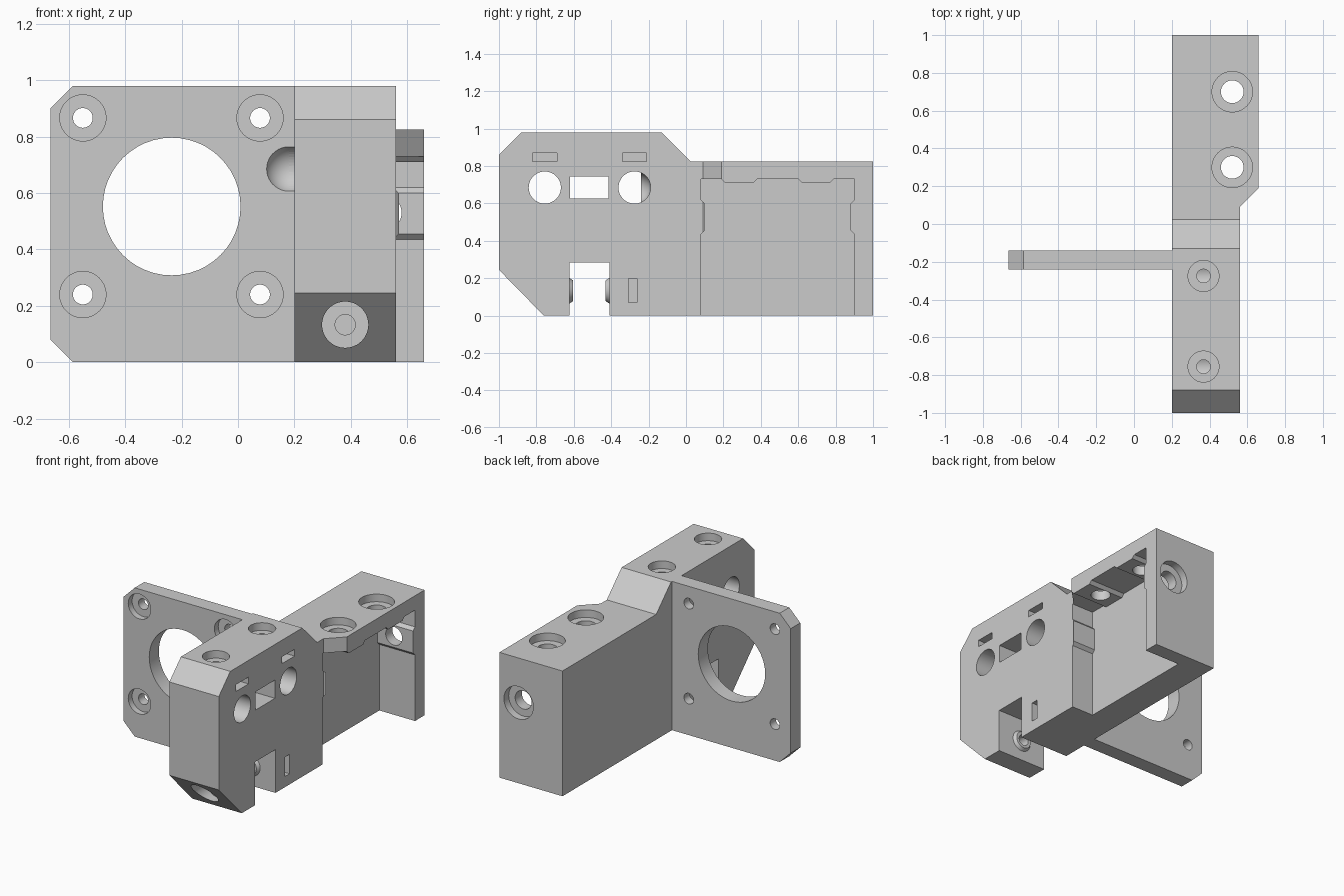
import bpy, bmesh
from math import pi
from mathutils import Matrix, Vector

cube = bpy.data.objects.get("Cube")
if cube:
    bpy.data.objects.remove(cube, do_unlink=True)

grey = bpy.data.materials.new("light_grey")
grey.use_nodes = True
grey.diffuse_color = (0.6, 0.6, 0.6, 1)
grey.node_tree.nodes["Principled BSDF"].inputs["Base Color"].default_value = (0.6, 0.6, 0.6, 1)


def finish(bm, name):
    bmesh.ops.recalc_face_normals(bm, faces=bm.faces)
    mesh = bpy.data.meshes.new(name)
    bm.to_mesh(mesh)
    bm.free()
    mesh.materials.append(grey)
    ob = bpy.data.objects.new(name, mesh)
    bpy.context.collection.objects.link(ob)
    return ob


def prism(name, axis, points, lo, hi):
    """Extrude a 2D profile along an axis; the profile uses the other two axes in order."""
    def place(p, d):
        v = list(p)
        v.insert("xyz".index(axis), d)
        return v
    bm = bmesh.new()
    face = bm.faces.new([bm.verts.new(place(p, lo)) for p in points])
    out = bmesh.ops.extrude_face_region(bm, geom=[face])
    move = Vector(place((0, 0), hi - lo))
    bmesh.ops.translate(bm, vec=move, verts=[g for g in out["geom"] if isinstance(g, bmesh.types.BMVert)])
    return finish(bm, name)


def box(name, x, y, z):
    return prism(name, "x", [(y[0], z[0]), (y[1], z[0]), (y[1], z[1]), (y[0], z[1])], *x)


def rod(name, axis, centre, lo, hi, r, r2=None):
    """Cylinder or cone along an axis, with centre given on the other two axes."""
    turn = {"x": Matrix.Rotation(pi / 2, 4, "Y"), "y": Matrix.Rotation(-pi / 2, 4, "X"),
            "z": Matrix.Identity(4)}[axis]
    pos = list(centre)
    pos.insert("xyz".index(axis), (lo + hi) / 2)
    bm = bmesh.new()
    bmesh.ops.create_cone(bm, cap_ends=True, segments=48, radius1=r, radius2=r if r2 is None else r2,
                          depth=hi - lo, matrix=Matrix.Translation(pos) @ turn)
    return finish(bm, name)


def ball(name, pos, r):
    bm = bmesh.new()
    bmesh.ops.create_uvsphere(bm, u_segments=48, v_segments=24, radius=r, matrix=Matrix.Translation(pos))
    return finish(bm, name)


def combine(tool, mode="DIFFERENCE"):
    mod = bracket.modifiers.new("combine", "BOOLEAN")
    mod.operation = mode
    mod.solver = "EXACT"
    mod.object = tool
    bpy.context.view_layer.objects.active = bracket
    bpy.ops.object.modifier_apply(modifier=mod.name)
    bpy.data.objects.remove(tool, do_unlink=True)


# Main upright body with sloped front and stepped top
bracket = prism("motor_bracket", "x",
                [(-1, 0.245), (-0.76, 0), (1, 0), (1, 0.825), (0.025, 0.825),
                 (-0.13, 0.98), (-0.88, 0.98), (-1, 0.86)], 0.2, 0.56)

# Wider rear housing with a chamfered front corner
combine(prism("rear_housing", "z", [(0.4, 0.09), (0.56, 0.09), (0.66, 0.19), (0.66, 1), (0.4, 1)],
              0, 0.825), "UNION")

# Motor plate with clipped outer corners
combine(prism("motor_plate", "y", [(0.3, 0), (-0.585, 0), (-0.665, 0.08), (-0.665, 0.9),
                                   (-0.585, 0.98), (0.3, 0.98)], -0.24, -0.14), "UNION")

# Rear pocket, open below, with raised pads around the screw holes
combine(prism("rear_pocket", "x",
              [(0.08, -0.1), (0.08, 0.435), (0.1, 0.455), (0.1, 0.6), (0.08, 0.62), (0.08, 0.73),
               (0.19, 0.73), (0.21, 0.71), (0.36, 0.71), (0.38, 0.73), (0.6, 0.73), (0.62, 0.71),
               (0.77, 0.71), (0.79, 0.73), (0.9, 0.73), (0.9, 0.62), (0.88, 0.6), (0.88, 0.455),
               (0.9, 0.435), (0.9, -0.1)], 0.4, 0.8))

# Rear housing screw holes with counterbores
for y in (0.3, 0.7):
    combine(rod("hole", "z", (0.52, y), 0.6, 0.9, 0.06))
    combine(rod("counterbore", "z", (0.52, y), 0.775, 0.9, 0.107))
combine(rod("hole", "y", (0.52, 0.53), 0.8, 1.1, 0.06))
combine(rod("counterbore", "y", (0.52, 0.53), 0.95, 1.1, 0.107))

# Belt notch with two bearing bosses
combine(box("belt_notch", (0.1, 0.7), (-0.623, -0.41), (-0.1, 0.285)))
combine(rod("boss", "y", (0.38, 0.133), -0.64, -0.603, 0.08, 0.055), "UNION")
combine(rod("boss", "y", (0.38, 0.133), -0.43, -0.393, 0.055, 0.08), "UNION")
combine(rod("tension_screw", "y", (0.38, 0.133), -1.1, -0.2, 0.036))
combine(rod("counterbore", "y", (0.38, 0.133), -1.1, -0.75, 0.082))
combine(box("nut_slot", (0.3, 0.7), (-0.308, -0.263), (0.07, 0.198)))

# Cross bores, their window, and the clamping screws from above
for y in (-0.755, -0.275):
    combine(rod("clamp_screw", "z", (0.368, y), 0.7, 1.1, 0.036))
    combine(rod("counterbore", "z", (0.368, y), 0.93, 1.1, 0.082))
    combine(box("nut_slot", (0.3, 0.7), (y - 0.065, y + 0.065), (0.825, 0.87)))
    combine(rod("cross_bore", "x", (y, 0.685), 0.18, 0.7, 0.086))
combine(ball("bore_end", (0.18, -0.275, 0.685), 0.0861))
combine(box("window", (0.1, 0.7), (-0.62, -0.415), (0.625, 0.745)))

# Motor opening and its four mounting screws
combine(rod("motor_opening", "y", (-0.235, 0.552), -0.4, 0, 0.244))
for x in (-0.55, 0.078):
    for z in (0.24, 0.866):
        combine(rod("hole", "y", (x, z), -0.4, 0, 0.035))
        combine(rod("counterbore", "y", (x, z), -0.4, -0.2, 0.082))

# Smooth bores, crisp edges
bpy.ops.object.select_all(action="DESELECT")
bracket.select_set(True)
bpy.context.view_layer.objects.active = bracket
bpy.ops.object.shade_smooth_by_angle(angle=pi / 6)
